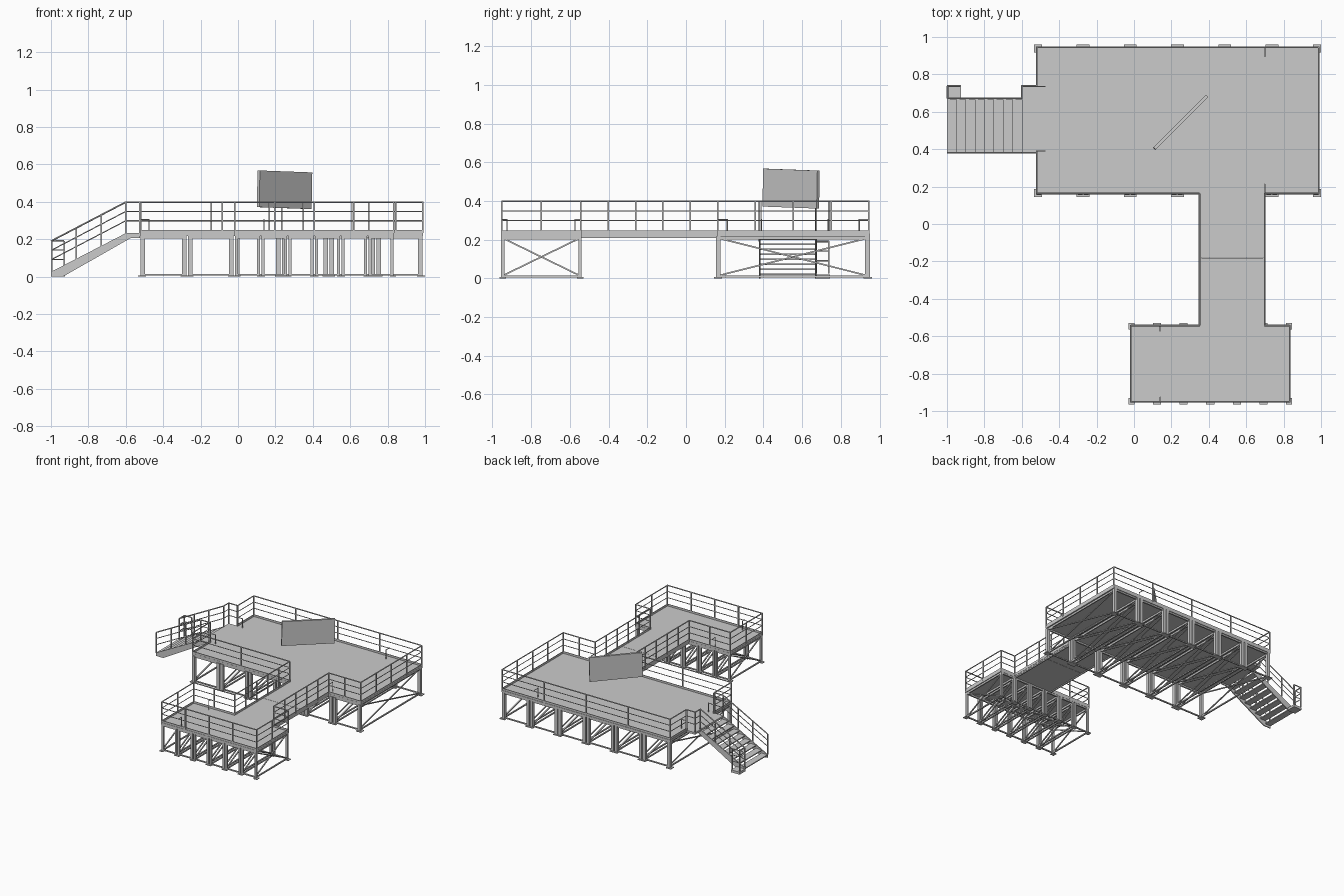
import bpy, bmesh, math
from mathutils import Vector, Matrix

if "Cube" in bpy.data.objects:
    bpy.data.objects.remove(bpy.data.objects["Cube"])

DECK = 0.232      # walking surface height
TOP = 0.402       # handrail height


def finish(name, bm):
    bmesh.ops.recalc_face_normals(bm, faces=bm.faces)
    me = bpy.data.meshes.new(name)
    bm.to_mesh(me)
    bm.free()
    ob = bpy.data.objects.new(name, me)
    bpy.context.collection.objects.link(ob)
    return ob


def box(bm, x0, x1, y0, y1, z0, z1):
    m = Matrix.Translation(((x0 + x1) / 2, (y0 + y1) / 2, (z0 + z1) / 2))
    bmesh.ops.create_cube(bm, size=1, matrix=m @ Matrix.Diagonal((x1 - x0, y1 - y0, z1 - z0, 1)))


def bar(bm, a, b, w, sides=4):
    # straight bar of square (4) or round section between two points
    a, b = Vector(a), Vector(b)
    d = b - a
    rot = d.to_track_quat('Z', 'Y').to_matrix().to_4x4() @ Matrix.Rotation(math.pi / 4, 4, 'Z')
    r = w / 2 * (math.sqrt(2) if sides == 4 else 1)
    bmesh.ops.create_cone(bm, cap_ends=True, segments=sides, radius1=r, radius2=r,
                          depth=d.length, matrix=Matrix.Translation((a + b) / 2) @ rot)


def railing(name, pts, bays, toe=True):
    # pts lie on the floor line (x, y, z); bays = post bays per segment
    bm = bmesh.new()
    h = TOP - DECK - 0.004
    for p, q, n in zip(pts, pts[1:], bays):
        p, q = Vector(p), Vector(q)
        for i in range(n + 1):
            c = p.lerp(q, i / n)
            bar(bm, c, c + Vector((0, 0, h)), 0.008)
        for f, w in ((1, 0.009), (0.7, 0.006), (0.4, 0.006)):
            o = Vector((0, 0, h * f))
            bar(bm, p + o, q + o, w, 6)
        if toe:
            box(bm, min(p.x, q.x) - .002, max(p.x, q.x) + .002,
                min(p.y, q.y) - .002, max(p.y, q.y) + .002, DECK - .005, DECK + .016)
    return finish(name, bm)


def deck(name, x0, x1, y0, y1):
    bm = bmesh.new()
    box(bm, x0, x1, y0, y1, DECK - 0.016, DECK)
    return finish(name, bm)


def supports(name, x0, x1, y0, y1, n, leg):
    # row of braced leg modules beneath a deck
    bm = bmesh.new()
    plates = bmesh.new()
    step = (x1 - x0) / n
    zt = DECK - 0.016
    gap = 0.004
    for i in range(n):
        a, b = x0 + i * step + gap, x0 + (i + 1) * step - gap
        for xa in (a, b - leg):
            xm = xa + leg / 2
            for ya in (y0, y1 - leg):
                box(bm, xa, xa + leg, ya, ya + leg, 0.004, zt)
            box(bm, xm - .005, xm + .005, y0, y1, 0.005, 0.014)
            box(bm, xm - .005, xm + .005, y0, y1, zt - .014, zt)
            ya, yb = y0 + leg / 2, y1 - leg / 2
            bar(bm, (xm - .004, ya, .014), (xm - .004, yb, zt - .008), .008)
            bar(bm, (xm + .004, yb, .014), (xm + .004, ya, zt - .008), .008)
        for ya in (y0 + leg / 2, y1 - leg / 2):
            box(bm, a, b, ya - .005, ya + .005, 0.006, 0.015)
            box(bm, a, b, ya - .006, ya + .006, zt - .012, zt)
    for i in range(n + 1):
        x = x0 + i * step
        w = 0.034 if leg > .02 else 0.022
        xa, xb = max(x - w, x0 - .01), min(x + w, x1 + .01)
        for ya, yb in ((y0 - .01, y0 + leg + .008), (y1 - leg - .008, y1 + .01)):
            box(plates, xa, xb, ya, yb, 0, 0.006)
    finish(name + "_frames", bm)
    finish(name + "_base_plates", plates)


# decks and connecting bridge in two panels
deck("main_deck", -.525, .99, .16, .95)
deck("small_deck", -.02, .835, -.955, -.54)
deck("bridge_panel_front", .35, .70, -.54, -.181)
deck("bridge_panel_back", .35, .70, -.179, .16)
deck("stair_landing", -.60, -.525, .38, .74)
supports("main_support", -.525, .99, .155, .95, 6, .024)
supports("small_support", -.02, .835, -.955, -.54, 6, .016)

# bridge edge beams
bm = bmesh.new()
for x in (.352, .69):
    box(bm, x, x + .008, -.54, .16, DECK - .024, DECK - .002)
finish("bridge_edge_beams", bm)

# perimeter railings
F = lambda pts: [(x, y, DECK) for x, y in pts]
railing("right_railing", F([(-.52, .74), (-.52, .945), (.987, .945), (.987, .163), (.70, .163),
                            (.70, -.543), (.832, -.543), (.832, -.951), (-.017, -.951),
                            (-.017, -.543), (.35, -.543), (.35, .163), (-.52, .163), (-.52, .385)]),
        [1, 4, 4, 2, 5, 1, 2, 4, 2, 2, 5, 2, 1])

# staircase
X0, X1, Y0, Y1 = -1.0, -.60, .38, .67
N = 8
bm = bmesh.new()
dx = (X1 - X0) / N
for i in range(N):
    z = (i + 1) * DECK / (N + 1)
    box(bm, X0 + i * dx, X0 + (i + 1) * dx + .003, Y0 + .004, Y1 - .004, z - .008, z)
finish("stair_treads", bm)

# sloped stringers from a side profile
bm = bmesh.new()
prof = [(-1, 0), (-.935, 0), (-.575, .205), (-.525, .205), (-.525, DECK), (-.60, DECK), (-1, .025)]
for y in (Y0 - .002, Y1 - .004):
    f = bm.faces.new([bm.verts.new((x, y, z)) for x, z in prof])
    ext = bmesh.ops.extrude_face_region(bm, geom=[f])
    bmesh.ops.translate(bm, vec=(0, .008, 0),
                        verts=[v for v in ext['geom'] if isinstance(v, bmesh.types.BMVert)])
finish("stair_stringers", bm)

# stair railings, with offset returns at the landing and at the foot
railing("stair_front_railing", [(-.997, Y0, .025), (-.60, Y0, DECK), (-.525, Y0, DECK)], [3, 1], False)
railing("stair_back_railing", [(-.997, Y1 + .002, .025), (-.60, Y1 + .002, DECK), (-.60, .738, DECK),
                               (-.525, .738, DECK)], [3, 1, 1], False)
railing("stair_foot_railing", [(-.997, Y1 + .002, .025), (-.997, .738, .025), (-.93, .738, .025)],
        [1, 1], False)
bm = bmesh.new()
box(bm, -1, -.925, Y1, .743, 0, .02)
finish("stair_foot_plate", bm)

# short gate stubs at openings
bm = bmesh.new()
for (x, y), (ex, ey) in (((-.525, .735), (-.475, .735)), ((-.525, .39), (-.475, .39)),
                         ((.70, .945), (.70, .895)), ((.70, .163), (.70, .213)),
                         ((.14, -.543), (.14, -.573)), ((.14, -.951), (.14, -.925))):
    bar(bm, (x, y, .305), (ex, ey, .305), .006, 6)
    bar(bm, (ex, ey, DECK), (ex, ey, .308), .006, 6)
finish("gate_stubs", bm)

# tilted diagonal board above the deck
bm = bmesh.new()
box(bm, -.198, .198, -.009, .009, -.098, .098)
board = finish("display_board", bm)
board.location = (.249, .543, .464)
board.rotation_euler = (0, math.radians(1.5), math.radians(45))
